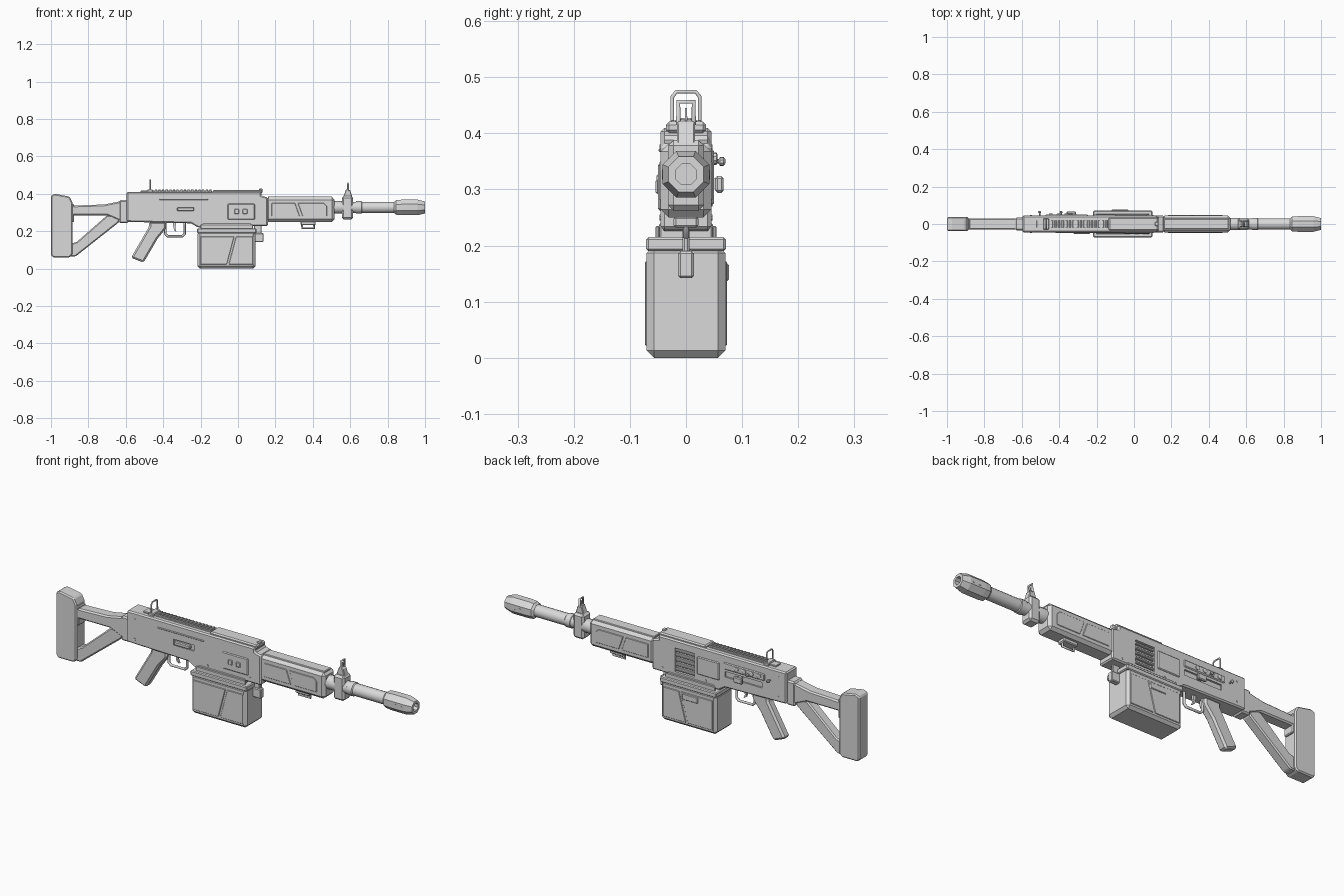
import bpy, bmesh, math
from mathutils import Vector

if "Cube" in bpy.data.objects:
    bpy.data.objects.remove(bpy.data.objects["Cube"])

grey = bpy.data.materials.new("plain_grey")
grey.use_nodes = True
grey.diffuse_color = (0.7, 0.7, 0.7, 1)
grey.node_tree.nodes["Principled BSDF"].inputs["Base Color"].default_value = (0.7, 0.7, 0.7, 1)


def finish(name, bm, bevel=0.0, smooth=False):
    bmesh.ops.recalc_face_normals(bm, faces=bm.faces)
    mesh = bpy.data.meshes.new(name)
    bm.to_mesh(mesh)
    bm.free()
    mesh.materials.append(grey)
    ob = bpy.data.objects.new(name, mesh)
    bpy.context.collection.objects.link(ob)
    if bevel:
        mod = ob.modifiers.new("chamfer", "BEVEL")
        mod.width = bevel
        mod.segments = 1
        mod.limit_method = "ANGLE"
    if smooth:
        bpy.ops.object.select_all(action="DESELECT")
        ob.select_set(True)
        bpy.context.view_layer.objects.active = ob
        bpy.ops.object.shade_smooth_by_angle(angle=math.radians(35))
    return ob


def prism(name, profile, y0, y1, bevel=0.0):
    """Side profile of (x, z) points, extruded across y."""
    bm = bmesh.new()
    face = bm.faces.new([bm.verts.new((x, y0, z)) for x, z in profile])
    new = bmesh.ops.extrude_face_region(bm, geom=[face])["geom"]
    bmesh.ops.translate(bm, vec=(0, y1 - y0, 0), verts=[v for v in new if isinstance(v, bmesh.types.BMVert)])
    return finish(name, bm, bevel)


def box(name, x0, x1, y0, y1, z0, z1, bevel=0.0):
    return prism(name, [(x0, z0), (x1, z0), (x1, z1), (x0, z1)], y0, y1, bevel)


def lathe(name, stations, n, centre=(0, 0, 0.327), axis="X", smooth=True):
    """Rings of (distance, radius) along an axis, closed at both ends."""
    bm = bmesh.new()
    rings = []
    for d, r in stations:
        ring = []
        for i in range(n):
            a = 2 * math.pi * (i + 0.5) / n
            c, s = r * math.cos(a), r * math.sin(a)
            p = Vector((d, c, s)) if axis == "X" else Vector((c, d, s))
            ring.append(bm.verts.new(p + Vector(centre)))
        rings.append(ring)
    for a, b in zip(rings, rings[1:]):
        for i in range(n):
            j = (i + 1) % n
            bm.faces.new((a[i], a[j], b[j], b[i]))
    bm.faces.new(rings[0])
    bm.faces.new(rings[-1])
    return finish(name, bm, smooth=smooth)


def bar(name, points, radius, closed=False):
    """Thin rod bent along a path."""
    curve = bpy.data.curves.new(name + "_path", "CURVE")
    curve.dimensions = "3D"
    curve.bevel_depth = radius
    curve.bevel_resolution = 1
    curve.use_fill_caps = True
    line = curve.splines.new("POLY")
    line.points.add(len(points) - 1)
    for p, co in zip(line.points, points):
        p.co = (*co, 1)
    line.use_cyclic_u = closed
    helper = bpy.data.objects.new(name + "_path", curve)
    bpy.context.collection.objects.link(helper)
    bpy.context.view_layer.update()
    mesh = bpy.data.meshes.new_from_object(helper.evaluated_get(bpy.context.evaluated_depsgraph_get()))
    bpy.data.objects.remove(helper)
    bm = bmesh.new()
    bm.from_mesh(mesh)
    bpy.data.meshes.remove(mesh)
    return finish(name, bm)


def cut(target, cutter):
    mod = target.modifiers.new("cut", "BOOLEAN")
    mod.operation = "DIFFERENCE"
    mod.object = cutter
    cutter.hide_render = True
    cutter.hide_viewport = True
    cutter.display_type = "WIRE"


# Shoulder stock: pad, upper strut and diagonal strut
prism("butt_pad", [(-1, .075), (-.99, .06), (-.9, .06), (-.885, .075), (-.885, .355), (-.9, .385),
                   (-.98, .4), (-1, .39)], -.037, .037, .006)
box("butt_pad_rib", -.91, -.876, -.03, .03, .25, .345, .004)
prism("stock_upper_strut", [(-.9, .285), (-.7, .285), (-.62, .25), (-.62, .362), (-.715, .343), (-.9, .336)],
      -.03, .03, .007)
prism("stock_diagonal_strut", [(-.9, .065), (-.868, .065), (-.64, .245), (-.62, .285), (-.7, .285),
                               (-.862, .143), (-.9, .13)], -.026, .026, .006)
box("stock_collar", -.635, -.585, -.034, .034, .243, .367, .007)

# Receiver with recessed vent and slots
receiver = prism("receiver", [(-.595, .25), (-.25, .242), (-.215, .22), (.06, .22), (.07, .228), (.16, .228),
                              (.16, .38), (.125, .39), (.125, .41), (-.595, .41)], -.045, .045, .01)
cut(receiver, box("vent_cutter", -.08, .03, .033, .07, .25, .37))
cut(receiver, box("handle_slot_cutter", -.46, -.25, .036, .07, .297, .325))
cut(receiver, box("port_cutter", -.33, -.215, -.07, -.038, .304, .334))
for i in range(5):
    z = .262 + i * .024
    prism(f"vent_slat_{i + 1}", [(-.08, z - .006), (.03, z - .006), (.03, z + .006), (-.08, z + .006)],
          .03, .044, .003)
box("top_cover", -.135, .13, -.036, .036, .4, .421, .006)
box("cover_latch", .112, .13, -.012, .012, .41, .427, .003)
box("rail_base", -.52, -.14, -.02, .02, .4, .417, .002)
for i in range(16):
    x = -.445 + i * .0195
    box(f"rail_tooth_{i + 1}", x, x + .011, -.02, .02, .414, .424, .002)

# Right side fittings
box("side_window_plate", -.055, .09, -.05, -.04, .262, .347, .004)
for i in range(2):
    box(f"window_stud_{i + 1}", -.02 + i * .045, .005 + i * .045, -.054, -.048, .292, .318, .003)
box("port_slider", -.325, -.235, -.053, -.035, .308, .328, .004)
box("side_rail_line", -.42, -.16, -.049, -.04, .367, .373, .002)

# Left side fittings
box("left_side_plate", -.22, -.095, .04, .05, .272, .362, .004)
box("control_plate", -.475, -.245, .04, .05, .337, .372, .004)
box("charging_handle_stem", -.345, -.325, .03, .058, .302, .32)
box("charging_handle", -.36, -.31, .052, .067, .294, .324, .004)
for i in range(4):
    lathe(f"control_button_{i + 1}", [(.045, .011), (.054, .011), (.056, .008)], 10,
          (-.445 + i * .042, 0, .355), "Y")
for i, x in enumerate((-.505, -.39)):
    lathe(f"selector_knob_{i + 1}", [(.04, .004), (.058, .004), (.061, .008), (.067, .008), (.07, .004)], 10,
          (x, 0, .35), "Y")
for side in (-1, 1):
    for i, (x, z) in enumerate(((-.55, .375), (-.55, .275), (-.14, .25), (.1, .25))):
        d = sorted((side * .043, side * .047))
        lathe(f"receiver_pin_{side}_{i + 1}", [(d[0], .006), (d[1], .006)], 8, (x, 0, z), "Y")

# Handguard with slanted side panels and lower bracket
box("handguard", .15, .516, -.045, .045, .25, .382, .014)
box("handguard_top_strip", .16, .505, -.028, .028, .375, .386, .003)
for side in (-1, 1):
    ya, yb = sorted((side * .043, side * .0475))
    prism(f"handguard_rear_panel_{side}", [(.18, .28), (.33, .28), (.305, .35), (.18, .35)], ya, yb, .002)
    prism(f"handguard_front_panel_{side}", [(.345, .28), (.475, .28), (.475, .335), (.46, .35), (.32, .35)],
          ya, yb, .002)
bar("handguard_bracket", [(.343, 0, .255), (.343, 0, .216), (.407, 0, .216), (.407, 0, .255)], .006)
box("bracket_pad", .335, .415, -.022, .022, .232, .252, .004)

# Barrel and octagonal muzzle with bore and ports
lathe("barrel", [(.5, .034), (.56, .034), (.57, .031), (.63, .031), (.632, .034), (.66, .034),
                 (.664, .03), (.85, .03)], 16)
lathe("muzzle", [(.835, .032), (.845, .042), (.875, .045), (.96, .045), (1, .034), (1, .02), (.95, .02)],
      8, smooth=False)
for side in (-1, 1):
    for i in range(2):
        d = sorted((side * .039, side * .0425))
        lathe(f"muzzle_port_{side}_{i + 1}", [(d[0], .009), (d[1], .009)], 10, (.91 + i * .03, 0, .327), "Y")

# Front sight block
box("sight_block", .555, .616, -.032, .032, .262, .388, .01)
prism("sight_ramp", [(.562, .38), (.612, .38), (.6, .42), (.578, .425)], -.016, .016, .003)
bar("front_sight_hood", [(.589, -.0135, .415), (.589, -.0135, .456), (.589, .0135, .456), (.589, .0135, .415)],
    .005)
lathe("front_sight_post", [(0, .003), (.003, .003)], 6, (.589, 0, .427), "Y")
box("front_sight_blade", .586, .592, -.002, .002, .42, .445)

# Rear sight loop
bar("rear_sight_loop", [(-.47, y, z) for y, z in ((-.0245, .412), (-.0245, .465), (-.017, .4745),
                                                   (.017, .4745), (.0245, .465), (.0245, .412))], .004)
box("rear_sight_base", -.485, -.455, -.029, .029, .405, .423, .003)

# Pistol grip, trigger and guard
prism("pistol_grip", [(-.475, .25), (-.475, .225), (-.572, .058), (-.505, .032), (-.43, .16), (-.385, .215),
                      (-.385, .25)], -.024, .024, .009)
bar("trigger_guard", [(-.388, 0, .245), (-.388, 0, .185), (-.375, 0, .173), (-.298, 0, .173),
                      (-.285, 0, .185), (-.285, 0, .25)], .007)
prism("trigger", [(-.35, .25), (-.33, .25), (-.335, .215), (-.328, .196), (-.342, .205)], -.006, .006)

# Box magazine, lid, feed neck and latch
box("magazine_box", -.217, .094, -.07, .07, 0, .2, .013)
box("magazine_lid", -.219, .098, -.071, .071, .19, .215, .004)
box("feed_neck", -.19, .07, -.048, .048, .2, .24, .003)
for side in (-1, 1):
    ya, yb = sorted((side * .067, side * .0735))
    prism(f"magazine_rear_panel_{side}", [(-.2, .022), (-.06, .022), (-.02, .172), (-.2, .172)], ya, yb, .002)
    prism(f"magazine_front_panel_{side}", [(-.05, .022), (.08, .022), (.08, .172), (-.01, .172)], ya, yb, .002)
    ya, yb = sorted((side * .047, side * .054))
    box(f"feed_clip_{side}", -.2, .08, ya, yb, .21, .235, .002)
box("magazine_side_grip", -.12, -.03, .07, .077, .137, .168, .003)
box("magazine_latch", .09, .137, -.014, .014, .142, .19, .004)
box("latch_hook", .085, .125, -.006, .006, .185, .235, .003)
